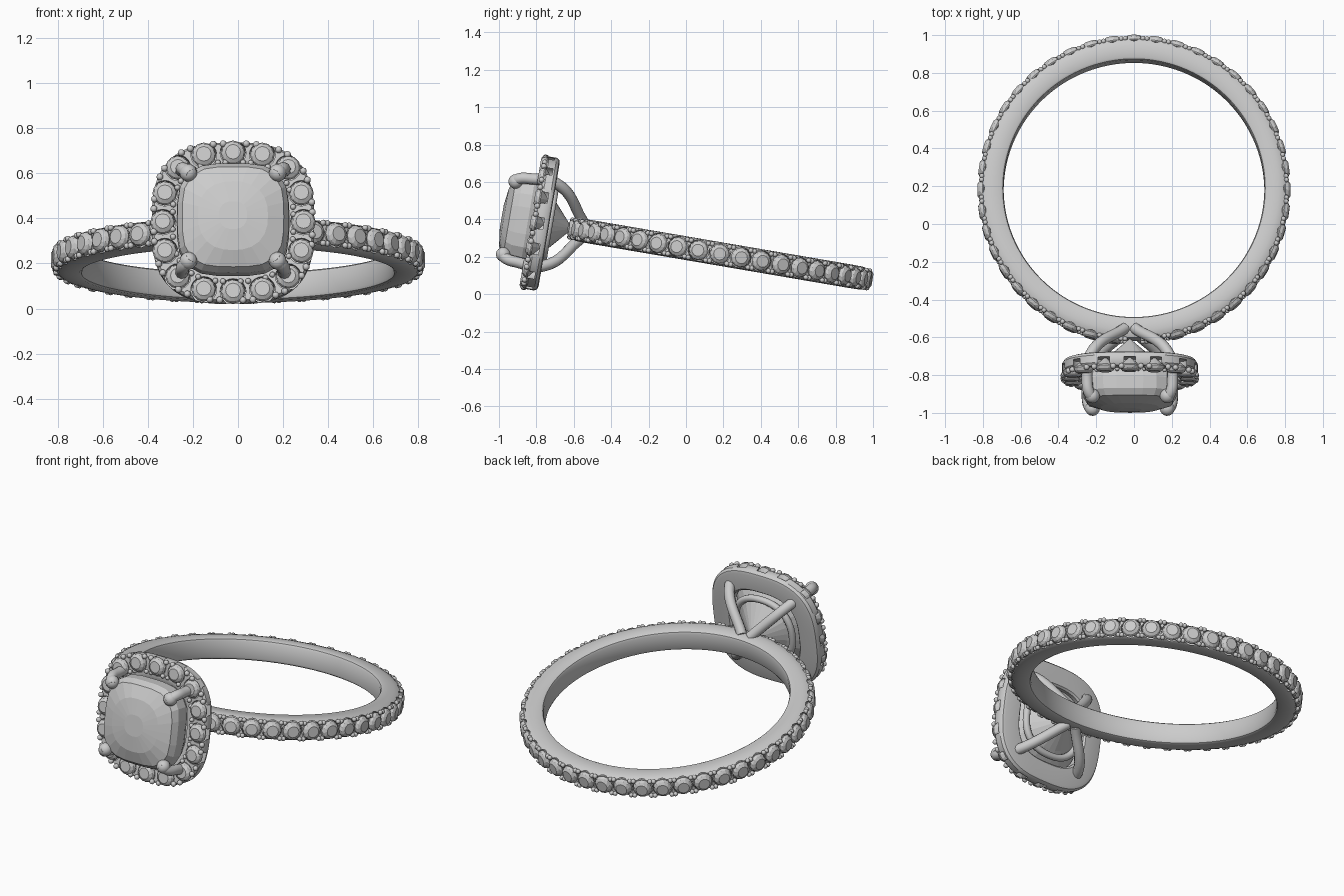
import bpy, bmesh, math
from mathutils import Matrix, Vector

if "Cube" in bpy.data.objects:
    bpy.data.objects.remove(bpy.data.objects["Cube"])

TILT = math.radians(9.7)
M = Matrix.Translation((0, 0.18, 0.215)) @ Matrix.Rotation(-TILT, 4, 'X')   # ring frame
H = M @ Matrix.Translation((-0.022, 0, 0))                                  # head frame


def finish(bm, name, mat, smooth=None):
    bmesh.ops.recalc_face_normals(bm, faces=bm.faces)
    me = bpy.data.meshes.new(name)
    bm.to_mesh(me)
    bm.free()
    me.transform(mat)
    ob = bpy.data.objects.new(name, me)
    bpy.context.collection.objects.link(ob)
    if smooth:
        shade(ob, smooth)
    return ob


def select(ob):
    bpy.ops.object.select_all(action='DESELECT')
    ob.select_set(True)
    bpy.context.view_layer.objects.active = ob


def shade(ob, angle):
    select(ob)
    bpy.ops.object.shade_smooth_by_angle(angle=math.radians(angle))


def loft(bm, rings, wrap=False, cap=True):
    """Skin closed rings of equal point count."""
    vs = [[bm.verts.new(p) for p in r] for r in rings]
    n, m = len(vs), len(vs[0])
    for i in range(n if wrap else n - 1):
        a, b = vs[i], vs[(i + 1) % n]
        for j in range(m):
            k = (j + 1) % m
            bm.faces.new((a[j], a[k], b[k], b[j]))
    if cap and not wrap:
        bm.faces.new(vs[0])
        bm.faces.new(vs[-1])


def cushion(s, count, n=2.85, y=0.0, off=0.0):
    """Rounded-square outline in the xz plane, evenly spaced by length."""
    pts = []
    for i in range(721):
        a = math.tau * (i + off * 720 / count) / 720
        c, d = math.cos(a), math.sin(a)
        r = s / (abs(c) ** n + abs(d) ** n) ** (1 / n)
        pts.append(Vector((r * c, y, r * d)))
    acc = [0.0]
    for p, q in zip(pts, pts[1:]):
        acc.append(acc[-1] + (q - p).length)
    out, j = [], 0
    for k in range(count):
        while acc[j + 1] < acc[-1] * k / count:
            j += 1
        t = (acc[-1] * k / count - acc[j]) / (acc[j + 1] - acc[j])
        out.append(pts[j].lerp(pts[j + 1], t))
    return out


def place(pos, direction):
    return Matrix.Translation(pos) @ direction.to_track_quat('Z', 'Y').to_matrix().to_4x4()


def gem(bm, mat, r):
    rings = []
    for s, z, turn in ((0.1, -0.85, 0), (0.97, -0.12, 0), (1, 0, 0), (0.88, 0.28, 0.5), (0.6, 0.48, 0)):
        rings.append([mat @ Vector((r * s * math.cos(math.tau * (i + turn) / 12),
                                    r * s * math.sin(math.tau * (i + turn) / 12), r * z))
                      for i in range(12)])
    loft(bm, rings)


def bead(bm, pos, r):
    bmesh.ops.create_icosphere(bm, subdivisions=2, radius=r, matrix=Matrix.Translation(pos))


def cutter(bm, mat, r, depth):
    bmesh.ops.create_cone(bm, cap_ends=True, segments=20, radius1=r, radius2=r,
                          depth=depth, matrix=mat)


def carve(ob, cut):
    mod = ob.modifiers.new("seats", 'BOOLEAN')
    mod.operation, mod.object, mod.solver = 'DIFFERENCE', cut, 'EXACT'
    select(ob)
    bpy.ops.object.modifier_apply(modifier=mod.name)
    bpy.data.objects.remove(cut)
    shade(ob, 35)


# Band: rounded profile swept round the finger axis
N = 44
profile = [(0.69, -0.045), (0.69, 0.045), (0.695, 0.057), (0.705, 0.063), (0.765, 0.062),
           (0.79, 0.057), (0.802, 0.05), (0.802, -0.05), (0.79, -0.057), (0.765, -0.062),
           (0.705, -0.063), (0.695, -0.057)]
bm = bmesh.new()
loft(bm, [[Vector((r * math.cos(a), r * math.sin(a), z)) for r, z in profile]
          for a in (math.tau * i / 176 for i in range(176))], wrap=True)
band = finish(bm, "band", M)

# Band stones, their seats and the paired beads between them
gems, cuts, beads = bmesh.new(), bmesh.new(), bmesh.new()
for i in range(N):
    a = math.tau * i / N - math.pi / 2
    if i:
        d = Vector((math.cos(a), math.sin(a), 0))
        gem(gems, place(d * 0.803, d), 0.054)
        cutter(cuts, place(d * 0.81, d), 0.0565, 0.1)
    for da in (0.058, 0.084):
        for z in (-0.046, 0.046):
            b = a + da
            bead(beads, (0.808 * math.cos(b), 0.808 * math.sin(b), z), 0.0135)
carve(band, finish(cuts, "band_seats", M))
finish(gems, "band_stones", M)
finish(beads, "band_beads", M, 40)

# Halo frame: cushion-shaped rim
bm = bmesh.new()
section = [(0.24, -0.925), (0.335, -0.925), (0.35, -0.93), (0.36, -0.945), (0.36, -0.985),
           (0.35, -1.0), (0.25, -1.0), (0.23, -0.99), (0.23, -0.935)]
loft(bm, [cushion(s, 128, y=y) for s, y in section], wrap=True)
halo = finish(bm, "halo_frame", H)

# Halo stones, seats and beads
gems, cuts, beads = bmesh.new(), bmesh.new(), bmesh.new()
front = Vector((0, -1, 0))
for p in cushion(0.312, 16, y=-1.0):
    gem(gems, place(p, front), 0.055)
    cutter(cuts, place(p, front), 0.0575, 0.09)
ring_out, ring_in = cushion(0.352, 160, y=-1.005), cushion(0.268, 160, y=-1.005)
for k in range(16):
    for j in (3.5, 6.5):
        i = int(k * 10 + j)
        bead(beads, ring_out[i], 0.0155)
        bead(beads, ring_in[i], 0.013)
carve(halo, finish(cuts, "halo_seats", H))
finish(gems, "halo_stones", H)
finish(beads, "halo_beads", H, 40)

# Inner support rail behind the centre stone
bm = bmesh.new()
loft(bm, [cushion(0.19 + 0.02 * math.cos(a), 64, n=2.3, y=-0.925 + 0.02 * math.sin(a))
          for a in (math.tau * i / 10 for i in range(10))], wrap=True)
finish(bm, "support_rail", H, 60)

# Centre stone: faceted cushion with domed crown and pointed pavilion
bm = bmesh.new()
layers = [(0.01, -0.80), (0.6, -0.93), (0.95, -1.01), (1.0, -1.04), (0.985, -1.105),
          (0.9, -1.14), (0.62, -1.17), (0.25, -1.182)]
loft(bm, [cushion(0.25 * s, 24, n=3.4 if s > 0.7 else 2.4, y=y) for s, y in layers])
finish(bm, "centre_stone", H)

# Four struts that rise from the band and hook over the stone as claws
tips = bmesh.new()
for sx in (-1, 1):
    for sz in (-1, 1):
        cu = bpy.data.curves.new("claw_strut", 'CURVE')
        cu.dimensions, cu.bevel_depth, cu.bevel_resolution = '3D', 0.03, 3
        cu.use_fill_caps, cu.resolution_u = True, 8
        path = [(0.025, -0.75, 0.05), (0.21, -0.925, 0.225), (0.226, -1.06, 0.226),
                (0.215, -1.125, 0.215), (0.185, -1.155, 0.185)]
        sp = cu.splines.new('BEZIER')
        sp.bezier_points.add(len(path) - 1)
        for i, (bp, (x, y, z)) in enumerate(zip(sp.bezier_points, path)):
            bp.co = (x * sx, y, z * sz)
            bp.handle_left_type = bp.handle_right_type = 'VECTOR' if i == 0 else 'AUTO'
        ob = bpy.data.objects.new("claw_strut", cu)
        ob.matrix_world = H
        bpy.context.collection.objects.link(ob)
        bmesh.ops.create_uvsphere(tips, u_segments=16, v_segments=10, radius=0.039,
                                  matrix=Matrix.Translation((0.198 * sx, -1.14, 0.198 * sz)))
finish(tips, "claw_tips", H, 60)
